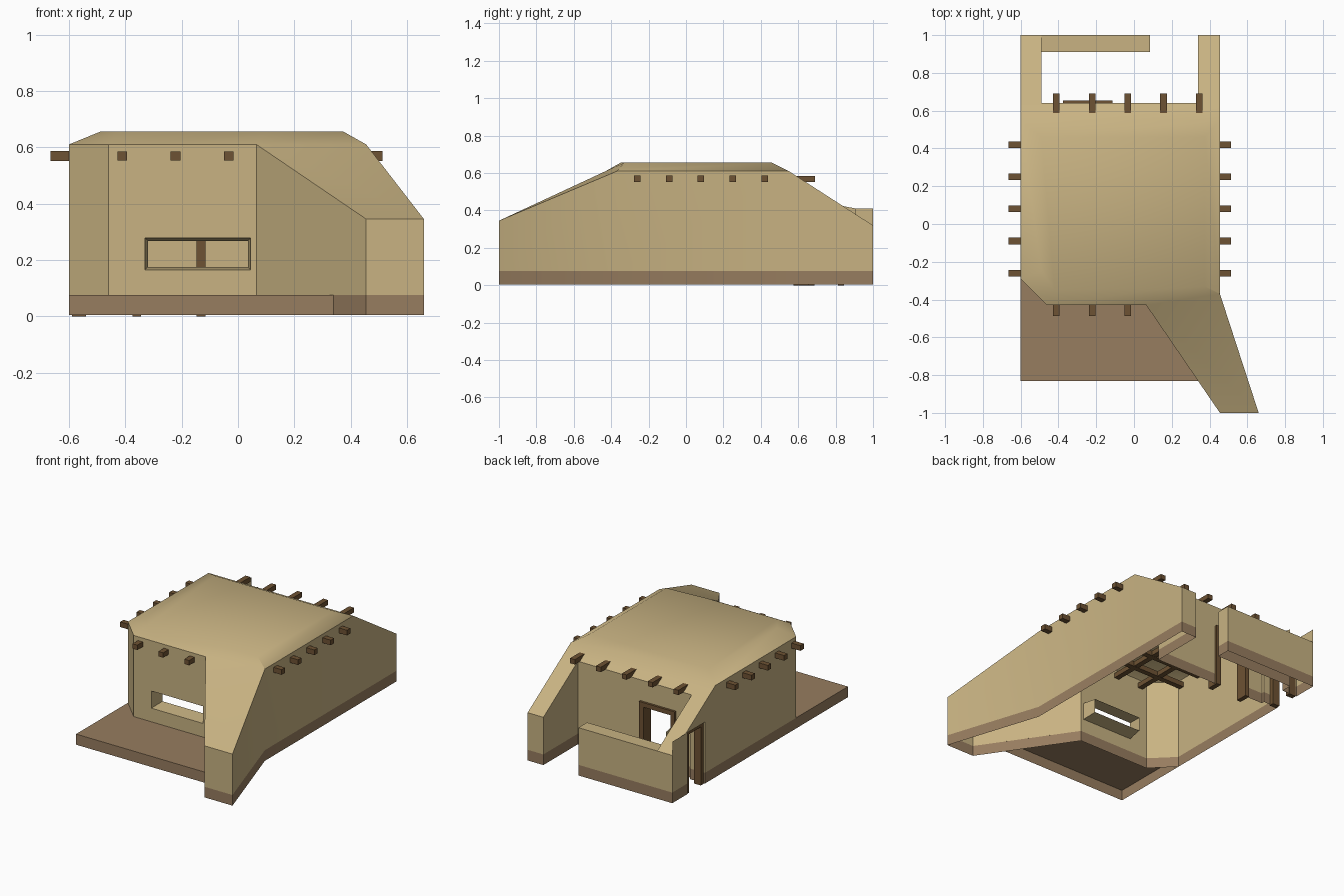
import bpy, bmesh, math
from mathutils import Vector

if "Cube" in bpy.data.objects:
    bpy.data.objects.remove(bpy.data.objects["Cube"])


def material(name, rgb):
    m = bpy.data.materials.new(name)
    m.diffuse_color = (*rgb, 1)
    m.use_nodes = True
    m.node_tree.nodes["Principled BSDF"].inputs["Base Color"].default_value = m.diffuse_color
    return m


ADOBE = material("tan_adobe", (0.58, 0.45, 0.225))
BASE = material("brown_base", (0.31, 0.205, 0.115))
WOOD = material("dark_wood", (0.155, 0.085, 0.033))

Z0, BAND, EAVE, RIDGE, YARD = 0.005, 0.075, 0.61, 0.655, 0.32
LINTEL = 0.41


def slope(y):
    """Height of the wall top falling towards the back of the yard."""
    return EAVE - max(0, y - 0.55) * (EAVE - YARD) / 0.45


def finish(bm, name, mats, smooth=False):
    me = bpy.data.meshes.new(name)
    bm.to_mesh(me)
    bm.free()
    ob = bpy.data.objects.new(name, me)
    bpy.context.collection.objects.link(ob)
    for m in mats:
        me.materials.append(m)
    if smooth:
        bpy.ops.object.select_all(action='DESELECT')
        bpy.context.view_layer.objects.active = ob
        ob.select_set(True)
        bpy.ops.object.shade_smooth_by_angle(angle=math.radians(40))
    return ob


def face(bm, *pts):
    return bm.faces.new([bm.verts.new(p) for p in pts])


def wall(bm, a, b, hole=None):
    """Vertical sheet from a to b with sloping top; hole = (s0, s1, z0, z1, depth, splay)."""
    pa, pb = Vector(a[:2]), Vector(b[:2])
    length = (pb - pa).length
    d = (pb - pa) / length
    inward = Vector((-d.y, d.x))

    def pt(s, z, depth=0):
        p = pa + d * s + inward * depth
        return (p.x, p.y, z)

    def top(s):
        return a[2] + (b[2] - a[2]) * s / length

    ss, zs = [0, length], [Z0, BAND]
    if hole:
        s0, s1, z0, z1, depth, splay = hole
        ss = [0, s0, s1, length]
        zs = sorted({Z0, BAND, z0, z1})
    for u, v in zip(ss, ss[1:]):
        for i, lo in enumerate(zs):
            last = i == len(zs) - 1
            if hole and u == s0 and z0 <= lo < z1:
                continue
            hu, hv = (top(u), top(v)) if last else (zs[i + 1], zs[i + 1])
            face(bm, pt(u, lo), pt(v, lo), pt(v, hv), pt(u, hu))
    if hole and depth:
        # reveal lining the opening
        side = [z for z in zs if z0 <= z <= z1]
        loop = [(s0, z) for z in side] + [(s1, z) for z in reversed(side)]
        if z0 > Z0:
            loop.append(loop[0])
        cs, cz = (s0 + s1) / 2, (z0 + z1) / 2

        def inner(s, z):
            return pt(s + math.copysign(splay, cs - s), z + math.copysign(splay, cz - z), depth)
        for p, q in zip(loop, loop[1:]):
            face(bm, pt(*p), inner(*p), inner(*q), pt(*q))


# Shell: outer walls, buttress and yard walls as one open-bottomed outline
H = slope(0.64)
outline = [
    (-0.60, -0.29, EAVE, None),
    (-0.46, -0.43, EAVE, (0.13, 0.505, 0.165, 0.278, 0.10, 0.01)),  # front window
    (0.065, -0.43, EAVE, None),
    (0.455, -1.00, 0.345, None),
    (0.66, -1.00, 0.345, None),
    (0.455, -0.37, EAVE, None),
    (0.455, 0.55, EAVE, None),
    (0.455, 1.00, YARD, None),
    (0.34, 1.00, YARD, None),
    (0.34, 0.64, H, (0.46, 0.715, Z0, LINTEL, 0, 0)),               # back door
    (-0.49, 0.64, H, (0.02, 0.20, Z0, LINTEL, 0, 0)),               # yard door, inside
    (-0.49, 0.91, slope(0.91), None),
    (0.085, 0.91, YARD, None),
    (0.085, 1.00, YARD, None),
    (-0.60, 1.00, YARD, (0.16, 0.34, Z0, LINTEL, 0.11, 0)),         # yard door, outside
    (-0.60, 0.55, EAVE, None),
]
bm = bmesh.new()
for i, a in enumerate(outline):
    b = outline[(i + 1) % len(outline)]
    if i == 11:  # low yard wall starts level
        a = (*a[:2], YARD, None)
    wall(bm, a, b, a[3])

# Roof: raised plateau with sloping rim
rim = [(-0.6, -0.29), (-0.46, -0.43), (0.065, -0.43), (0.455, -0.37), (0.455, 0.55), (-0.6, 0.55)]
crown = [(-0.49, -0.25), (-0.42, -0.35), (0.10, -0.35), (0.375, -0.33), (0.375, 0.46), (-0.49, 0.46)]
for i in range(6):
    j = (i + 1) % 6
    face(bm, (*rim[i], EAVE), (*rim[j], EAVE), (*crown[j], RIDGE), (*crown[i], RIDGE))
face(bm, *[(*p, RIDGE) for p in crown])
face(bm, (0.455, 0.55, EAVE), (0.455, 0.64, H), (0.34, 0.64, H), (-0.49, 0.64, H),
     (-0.6, 0.64, H), (-0.6, 0.55, EAVE))

# Tops of the buttress and yard walls
face(bm, (0.065, -0.43, EAVE), (0.455, -1, 0.345), (0.66, -1, 0.345), (0.455, -0.37, EAVE))
for x0, x1 in ((-0.6, -0.49), (0.34, 0.455)):
    face(bm, (x0, 0.64, H), (x1, 0.64, H), (x1, 1, YARD), (x0, 1, YARD))
face(bm, (-0.49, 0.91, YARD), (0.085, 0.91, YARD), (0.085, 1, YARD), (-0.49, 1, YARD))
face(bm, (-0.49, 0.91, YARD), (-0.49, 1, YARD), (-0.49, 0.91, slope(0.91)))

bmesh.ops.remove_doubles(bm, verts=bm.verts, dist=0.0005)
for f in bm.faces:
    f.material_index = int(f.calc_center_median().z < BAND)
finish(bm, "house_shell", [ADOBE, BASE], smooth=True)

# Front terrace, open underneath
bm = bmesh.new()
plan = [(-0.6, -0.29), (-0.6, -0.83), (0.339, -0.83), (0.065, -0.43), (-0.46, -0.43)]
face(bm, *[(*p, BAND) for p in plan])
for p, q in zip(plan[:2], plan[1:3]):
    face(bm, (*p, Z0), (*q, Z0), (*q, BAND), (*p, BAND))
finish(bm, "front_terrace", [BASE])


def boxes(name, spans):
    """One wooden object made of boxes given by low and high corners."""
    bm = bmesh.new()
    for lo, hi in spans:
        lo, hi = Vector(lo), Vector(hi)
        vs = bmesh.ops.create_cube(bm, size=1)["verts"]
        bmesh.ops.scale(bm, vec=hi - lo, verts=vs)
        bmesh.ops.translate(bm, vec=(lo + hi) / 2, verts=vs)
    return finish(bm, name, [WOOD])


# Roof beams poking through the walls
B0, B1, W = 0.552, 0.586, 0.0175
ys = [-0.26 + 0.17 * i for i in range(5)]
xs = [-0.411 + 0.189 * i for i in range(5)]
boxes("cross_beams", [((-0.665, y - W, B0), (0.513, y + W, B1)) for y in ys])
boxes("long_beams", [((x - W, -0.487 if i < 3 else -0.30, B0 + 0.001), (x + W, 0.69, B1 - 0.001))
                     for i, x in enumerate(xs)])

# Door frames: two posts and a lintel
boxes("back_door_frame", [
    ((-0.375, 0.575, 0), (-0.345, 0.655, LINTEL)),
    ((-0.148, 0.575, 0), (-0.115, 0.655, LINTEL)),
    ((-0.375, 0.575, LINTEL - 0.025), (-0.115, 0.655, LINTEL + 0.005))])
boxes("yard_door_frame", [
    ((-0.59, 0.655, 0), (-0.54, 0.688, LINTEL)),
    ((-0.59, 0.812, 0), (-0.54, 0.845, LINTEL)),
    ((-0.59, 0.655, LINTEL - 0.025), (-0.54, 0.845, LINTEL + 0.005))])
